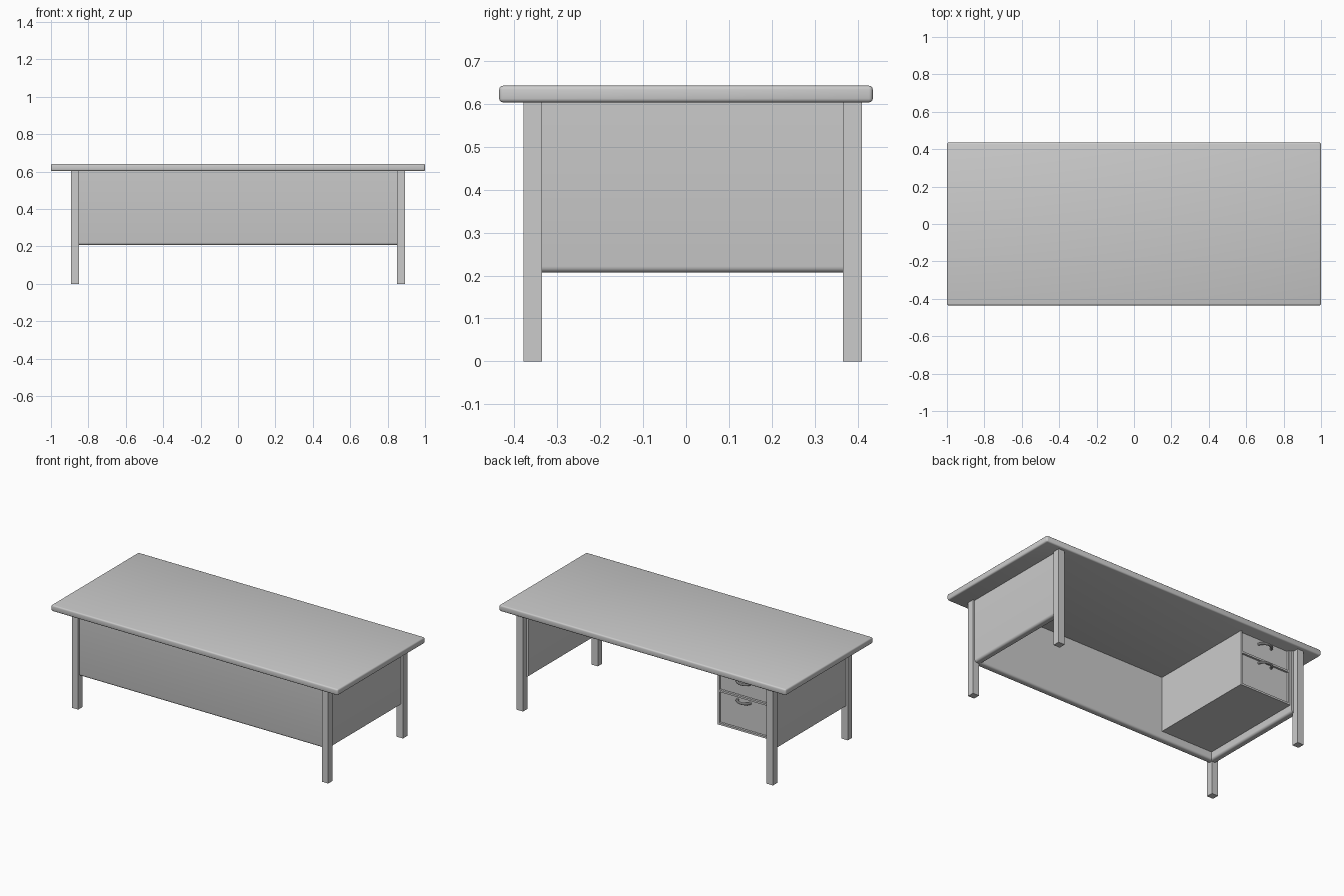
import bpy, bmesh, math

if "Cube" in bpy.data.objects:
    bpy.data.objects.remove(bpy.data.objects["Cube"])


def box(name, x, y, z, bevel=0.0, pick=None, segments=4):
    """Box from (min, max) ranges; pick chooses which edges get rounded."""
    bm = bmesh.new()
    bmesh.ops.create_cube(bm, size=1)
    for v in bm.verts:
        v.co = [r[0] + (c + 0.5) * (r[1] - r[0]) for c, r in zip(v.co, (x, y, z))]
    if bevel:
        edges = [e for e in bm.edges if pick is None or pick(e)]
        bmesh.ops.bevel(bm, geom=edges, offset=bevel, segments=segments,
                        profile=0.5, affect='EDGES', clamp_overlap=True)
    mesh = bpy.data.meshes.new(name)
    bm.to_mesh(mesh)
    bm.free()
    ob = bpy.data.objects.new(name, mesh)
    bpy.context.collection.objects.link(ob)
    if bevel:
        smooth(ob)
    return ob


def smooth(ob):
    bpy.ops.object.select_all(action='DESELECT')
    ob.select_set(True)
    bpy.context.view_layer.objects.active = ob
    bpy.ops.object.shade_smooth_by_angle(angle=math.radians(35))


def bottom_along(axis):
    """Picks the two lower edges running along an axis (x = 0, y = 1)."""
    def pick(e):
        a, b = (v.co for v in e.verts)
        return abs(a.z - 0.207) < 1e-4 and abs(a.z - b.z) < 1e-4 and abs(a[axis] - b[axis]) > 0.1
    return pick


# Desk top with rounded edges
UNDER = 0.603
box("desk_top", (-1, 1), (-0.435, 0.435), (UNDER, 0.642), 0.009, segments=3)

# Legs and side panels, left and right
for side, s in (("left", -1), ("right", 1)):
    leg_x = sorted((s * 0.85, s * 0.894))
    box(f"front_leg_{side}", leg_x, (-0.378, -0.335), (0, UNDER))
    box(f"back_leg_{side}", leg_x, (0.366, 0.41), (0, UNDER))
    box(f"side_panel_{side}", sorted((s * 0.836, s * 0.882)), (-0.345, 0.375),
        (0.207, UNDER), 0.014, bottom_along(1))

# Front modesty panel
box("front_panel", (-0.86, 0.86), (-0.366, -0.322), (0.207, UNDER), 0.014, bottom_along(0))

# Drawer cabinet body on the left, opening to the back
X0, X1, Z0, Z1 = -0.836, -0.475, 0.256, UNDER
BACK, FACE, SPLIT, T = 0.348, 0.363, 0.47, 0.012
box("cabinet_body", (X0, X1), (-0.322, BACK), (Z0, Z1))

# Frame around the drawer fronts
box("frame_inner", (X1 - T, X1), (BACK, FACE), (Z0, Z1))
box("frame_outer", (X0, X0 + T), (BACK, FACE), (Z0, Z1))
box("frame_bottom", (X0 + T, X1 - T), (BACK, FACE), (Z0, Z0 + T))
box("frame_rail", (X0 + T, X1 - T), (BACK, FACE), (SPLIT - T / 2, SPLIT + T / 2))


def handle(name, cx, cz):
    """Bowed pull handle made from a tube along an arc."""
    cu = bpy.data.curves.new(name, 'CURVE')
    cu.dimensions = '3D'
    cu.bevel_depth = 0.008
    cu.bevel_resolution = 3
    cu.use_fill_caps = True
    sp = cu.splines.new('POLY')
    n = 13
    sp.points.add(n - 1)
    for i, p in enumerate(sp.points):
        a = math.pi * i / (n - 1)
        p.co = (cx + 0.045 * math.cos(a), 0.354 + 0.036 * math.sin(a), cz, 1)
    ob = bpy.data.objects.new(name, cu)
    bpy.context.collection.objects.link(ob)
    bpy.ops.object.select_all(action='DESELECT')
    ob.select_set(True)
    bpy.context.view_layer.objects.active = ob
    bpy.ops.object.convert(target='MESH')
    smooth(bpy.context.view_layer.objects.active)


# Drawer fronts and their handles
for label, z, hz in (("upper", (SPLIT + 0.01, Z1 - 0.004), 0.568),
                     ("lower", (Z0 + 0.016, SPLIT - 0.01), 0.447)):
    box(f"{label}_drawer_front", (X0 + T + 0.004, X1 - T - 0.004), (BACK - 0.005, 0.356), z)
    handle(f"{label}_drawer_handle", (X0 + X1) / 2, hz)
